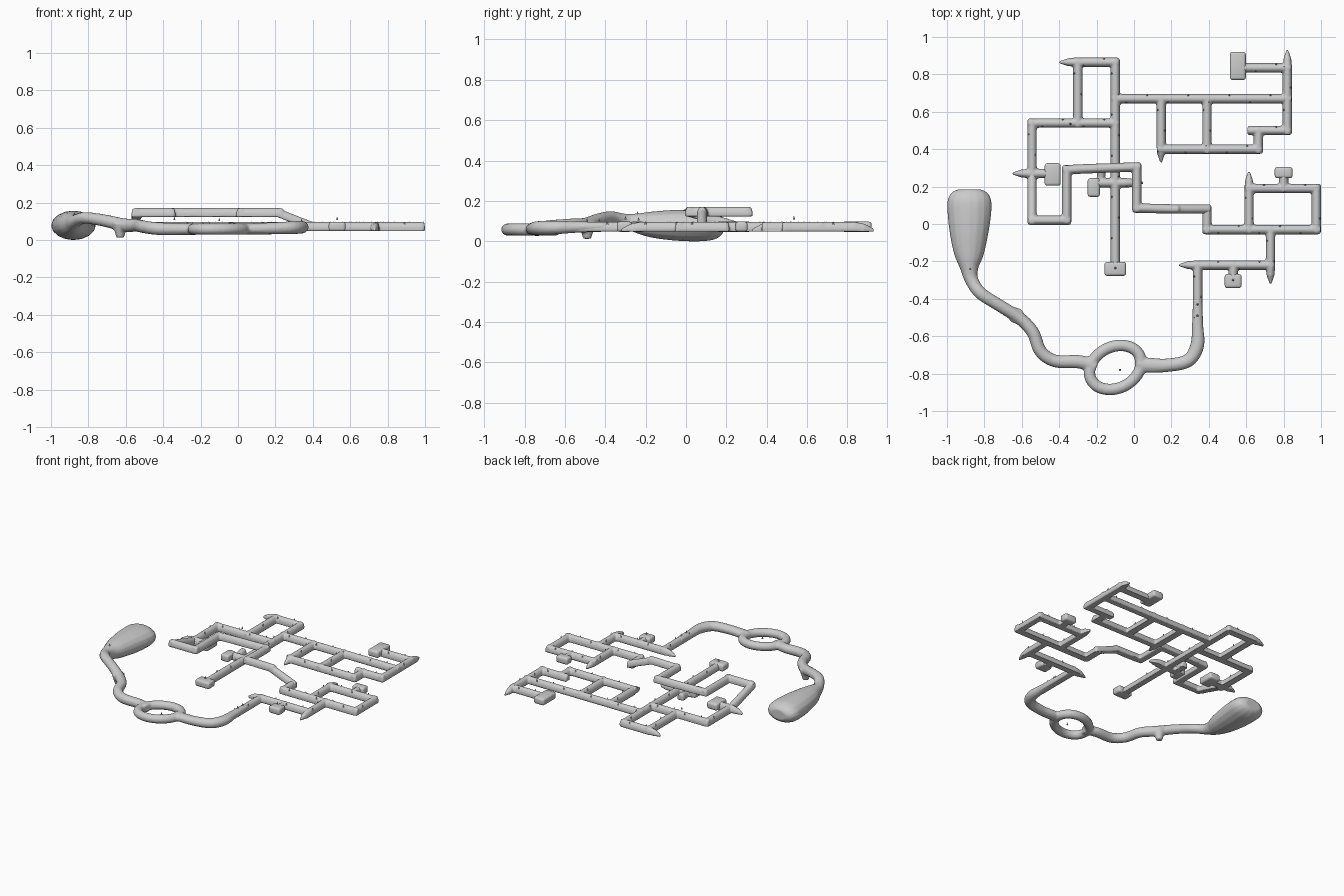
import bpy, bmesh, math
from mathutils import Vector, Matrix

cube = bpy.data.objects.get("Cube")
if cube:
    bpy.data.objects.remove(cube, do_unlink=True)

stone = bpy.data.materials.new("light grey stone")
stone.use_nodes = True
GREY = (0.6, 0.6, 0.6, 1)
stone.diffuse_color = GREY
stone.node_tree.nodes["Principled BSDF"].inputs["Base Color"].default_value = GREY

ARCH = [(-1, 0), (-1, .45), (-.75, .8), (-.3, 1), (.3, 1), (.75, .8), (1, .45), (1, 0)]
ROUND = [(math.cos(i * math.pi / 8), math.sin(i * math.pi / 8)) for i in range(16)]
FLOOR, DECK = .048, .123
WIDTH, HEIGHT = .025, .047


def sweep(bm, stations, profile):
    """Loft a profile through stations of (x, y, z, half width, height)."""
    rings = []
    for i, s in enumerate(stations):
        a, b = stations[max(i - 1, 0)], stations[min(i + 1, len(stations) - 1)]
        t = Vector((b[0] - a[0], b[1] - a[1])).normalized()
        rings.append([bm.verts.new((s[0] + t.y * u * s[3], s[1] - t.x * u * s[3], s[2] + v * s[4]))
                      for u, v in profile])
    n = len(profile)
    for r, q in zip(rings, rings[1:]):
        for j in range(n):
            bm.faces.new((r[j], r[(j + 1) % n], q[(j + 1) % n], q[j]))
    bm.faces.new(rings[0])
    bm.faces.new(rings[-1])


def smooth_path(points, steps=5):
    """Catmull-Rom interpolation of the stations."""
    p = [Vector(q) for q in points]
    p = [p[0]] + p + [p[-1]]
    out = []
    for a, b, c, d in zip(p, p[1:], p[2:], p[3:]):
        for k in range(steps):
            t = k / steps
            out.append(b + (c - a) * (t / 2) + (a * 2 - b * 5 + c * 4 - d) * (t * t / 2)
                       + (b * 3 - a - c * 3 + d) * (t ** 3 / 2))
    return out + [p[-1]]


def tunnel(bm, a, b, za=FLOOR, zb=FLOOR, tip=False):
    """Straight arched tunnel; with tip, end b narrows down to the floor."""
    a, b = Vector(a), Vector(b)
    d = (b - a).normalized()
    a = a - d * .02
    if tip:
        ends = [(b - d * .09, 1, 1), (b - d * .045, .8, .8), (b, .2, .3)]
    else:
        ends = [(b + d * .012, 1, 1), (b + d * .023, .8, .88)]
    rows = [(a, .8, .88, za), (a + d * .01, 1, 1, za)] + [(p, w, h, zb) for p, w, h in ends]
    sweep(bm, [(p.x, p.y, z, WIDTH * w, HEIGHT * h) for p, w, h, z in rows], ARCH)


def finish(name, bm, voxel=0):
    bmesh.ops.recalc_face_normals(bm, faces=bm.faces)
    mesh = bpy.data.meshes.new(name)
    bm.to_mesh(mesh)
    bm.free()
    mesh.materials.append(stone)
    obj = bpy.data.objects.new(name, mesh)
    bpy.context.collection.objects.link(obj)
    for f in mesh.polygons:
        f.use_smooth = voxel > 0
    if voxel:
        m = obj.modifiers.new("merge", 'REMESH')
        m.mode = 'VOXEL'
        m.voxel_size = voxel
        m.use_smooth_shade = True
    return obj


# Ground level tunnels: start, end
plain = [
    ((-.1, .865), (-.1, -.22)), ((-.3, .865), (-.3, .54)), ((-.1, .54), (-.545, .54)),
    ((-.545, .54), (-.545, .25)), ((-.545, .27), (-.45, .27)), ((-.1, .22), (-.2, .22)),
    ((-.1, .67), (.82, .67)), ((.82, .67), (.82, .5)), ((.82, .835), (.57, .835)),
    ((.82, .5), (.63, .5)), ((.665, .5), (.665, .4)), ((.665, .4), (.145, .4)),
    ((.39, .67), (.39, .4)), ((.39, .08), (.39, -.03)), ((.39, -.03), (.975, -.03)),
    ((.975, -.03), (.975, .19)), ((.975, .19), (.615, .19)), ((.8, .19), (.8, .27)),
    ((.73, -.22), (.34, -.22)), ((.53, -.22), (.53, -.29)), ((.34, -.22), (.34, -.55)),
]
# Dead ends that narrow to a point
tipped = [
    ((-.1, .865), (-.4, .865)), ((.82, .67), (.82, .93)), ((.145, .67), (.145, .33)),
    ((.615, -.03), (.615, .28)), ((.73, -.03), (.73, -.32)), ((.34, -.22), (.24, -.22)),
    ((-.545, .27), (-.65, .27)), ((-.1, .22), (.05, .22)), ((-.175, .3), (-.175, .2)),
]
bm = bmesh.new()
for a, b in plain:
    tunnel(bm, a, b)
for a, b in tipped:
    tunnel(bm, a, b, tip=True)
finish("ground_tunnels", bm, .006)

# Raised passage that crosses over the trunk, with a ramp at each end
deck = [(-.545, .02), (-.36, .02), (-.36, .29), (-.26, .295), (.015, .305), (.015, .085), (.22, .08)]
bm = bmesh.new()
for a, b in zip(deck, deck[1:]):
    tunnel(bm, a, b, DECK, DECK)
tunnel(bm, (-.545, .25), (-.545, .02), FLOOR, DECK)
tunnel(bm, (.22, .08), (.39, .08), DECK, FLOOR)
finish("raised_tunnels", bm, .006)

# Small rooms: centre and size
rooms = [((-.1, -.24), (.115, .075)), ((.555, .845), (.085, .15)), ((.8, .275), (.095, .06)),
         ((.53, -.305), (.09, .075)), ((-.435, .265), (.085, .12)), ((-.215, .195), (.065, .1))]
bm = bmesh.new()
for (x, y), (sx, sy) in rooms:
    bmesh.ops.create_cube(bm, size=1, matrix=Matrix.Translation((x, y, .072))
                          @ Matrix.Diagonal((sx, sy, .05, 1)))
room_obj = finish("rooms", bm)
bevel = room_obj.modifiers.new("rounding", 'BEVEL')
bevel.width, bevel.segments = .014, 3
for f in room_obj.data.polygons:
    f.use_smooth = True

# Natural cave: entry passage, ring around a pillar, rising passage and end chamber
entry = [(.34, -.4, .072, .025, .025), (.34, -.54, .07, .03, .028), (.338, -.65, .068, .037, .034),
         (.29, -.73, .066, .036, .034), (.18, -.755, .062, .036, .032), (.08, -.755, .06, .04, .03),
         (.02, -.75, .06, .04, .03)]
ring = [(-.1 + .135 * math.cos(a) - .03 * math.sin(a) * -1, -.767 + .118 * math.sin(a), .058, .031, .03)
        for a in (k * math.tau / 12 for k in range(14))]
rise = [(-.2, -.765, .058, .036, .03), (-.29, -.737, .058, .036, .032), (-.42, -.733, .06, .034, .034),
        (-.5, -.68, .07, .034, .034), (-.54, -.58, .078, .034, .034), (-.61, -.505, .08, .034, .036),
        (-.72, -.435, .105, .033, .033), (-.82, -.37, .118, .034, .031), (-.868, -.3, .1, .036, .036),
        (-.88, -.24, .088, .048, .05), (-.882, -.16, .082, .08, .066), (-.882, -.04, .079, .105, .077),
        (-.88, .07, .078, .118, .078), (-.88, .13, .078, .116, .072), (-.88, .168, .078, .095, .055),
        (-.88, .185, .078, .06, .035)]
bm = bmesh.new()
for path in (entry, ring, rise):
    sweep(bm, smooth_path(path), ROUND)
# Hanging shaft under the rising passage
bmesh.ops.create_cone(bm, cap_ends=True, segments=10, radius1=.02, radius2=.045, depth=.08,
                      matrix=Matrix.Translation((-.63, -.49, .052)))
finish("cave_passage", bm, .008)

# Tiny studs along the tunnel roofs
bm = bmesh.new()


def stud(x, y, z):
    bmesh.ops.create_cone(bm, cap_ends=True, segments=6, radius1=.006, radius2=.001, depth=.016,
                          matrix=Matrix.Translation((x, y, z)))


for a, b in plain + tipped:
    a, b = Vector(a), Vector(b)
    d = (b - a).normalized()
    for k in range(int((b - a).length / .11)):
        side = Vector((-d.y, d.x)) * (.018 if k % 2 else -.018)
        p = a + d * (.06 + .11 * k) + side
        stud(p.x, p.y, .09)
for x, y, z in [(.53, -.3, .116), (-.34, .535, .116), (-.1, -.235, .11), (.34, -.43, .105),
                (.34, -.49, .105), (-.875, -.24, .14), (-.075, -.78, .06)]:
    stud(x, y, z)
finish("roof_studs", bm)
